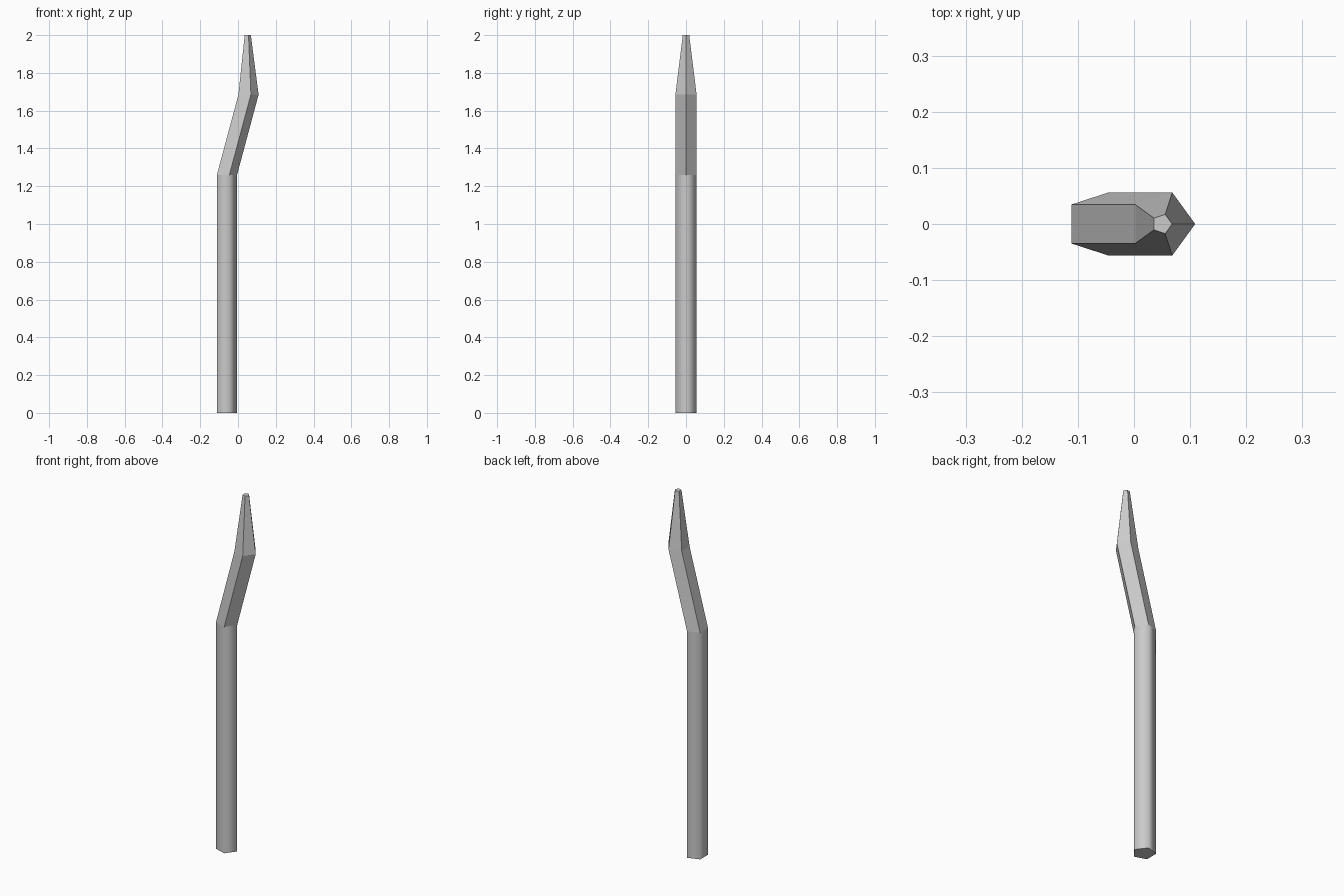
import bpy, bmesh
from math import cos, sin, tau

if "Cube" in bpy.data.objects:
    bpy.data.objects.remove(bpy.data.objects["Cube"])

SIDES = 5
# centre x, height, radius of each cross-section: base, bend, elbow, tip
SECTIONS = [(-0.064, 0.0, 0.059), (-0.064, 1.26, 0.059),
            (0.050, 1.685, 0.059), (0.050, 2.0, 0.018)]

bm = bmesh.new()
rings = [[bm.verts.new((x + r * cos(tau * i / SIDES), r * sin(tau * i / SIDES), z))
          for i in range(SIDES)] for x, z, r in SECTIONS]

# Side walls: smooth straight shaft, faceted neck and tapered point
for level, (low, high) in enumerate(zip(rings, rings[1:])):
    for i in range(SIDES):
        j = (i + 1) % SIDES
        face = bm.faces.new((low[i], low[j], high[j], high[i]))
        face.smooth = level == 0

# Flat end caps
bm.faces.new(rings[0][::-1])
bm.faces.new(rings[-1])
bm.normal_update()

mesh = bpy.data.meshes.new("bent_pointed_rod")
bm.to_mesh(mesh)
bm.free()
rod = bpy.data.objects.new("bent_pointed_rod", mesh)
bpy.context.collection.objects.link(rod)
